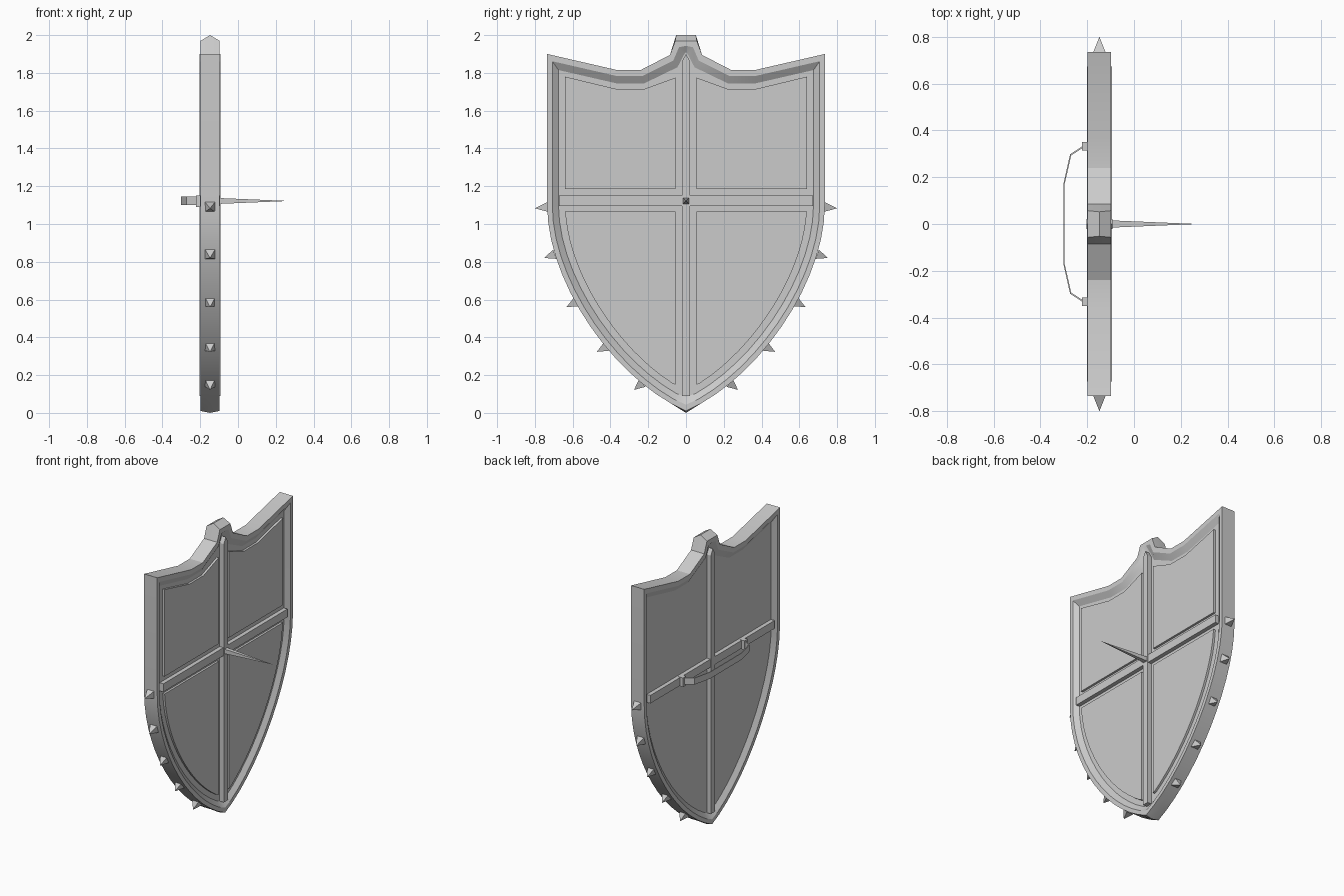
import bpy, bmesh, math
from mathutils import Vector, Matrix

if "Cube" in bpy.data.objects:
    bpy.data.objects.remove(bpy.data.objects["Cube"])

C = -0.148          # mid-plane of the shield in x


def finish(bm, name, mirror=False, smooth=False):
    bmesh.ops.recalc_face_normals(bm, faces=bm.faces)
    me = bpy.data.meshes.new(name)
    bm.to_mesh(me)
    bm.free()
    ob = bpy.data.objects.new(name, me)
    bpy.context.collection.objects.link(ob)
    if smooth:
        me.shade_smooth()
        me.set_sharp_from_angle(angle=math.radians(25))
    if mirror:
        m = ob.modifiers.new("mirror", 'MIRROR')
        m.use_axis = (False, True, False)
        m.use_clip = False
    return ob


def loft(name, rings, **kw):
    """Closed solid through matching rings of 3D points."""
    bm = bmesh.new()
    vs = [[bm.verts.new(p) for p in r] for r in rings]
    n = len(rings[0])
    for a, b in zip(vs, vs[1:]):
        for i in range(n):
            j = (i + 1) % n
            bm.faces.new((a[i], a[j], b[j], b[i]))
    bm.faces.new(vs[0])
    bm.faces.new(vs[-1])
    return finish(bm, name, **kw)


def plate(name, pts, x0, x1, **kw):
    """Extrude a (y, z) profile along x."""
    return loft(name, [[(x, y, z) for y, z in pts] for x in (x0, x1)], **kw)


def strap(name, pts, z0, z1, **kw):
    """Extrude an (x, y) profile along z."""
    return loft(name, [[(x, y, z) for x, y in pts] for z in (z0, z1)], **kw)


def pyramid(name, base, tip, r, **kw):
    base, tip = Vector(base), Vector(tip)
    d = tip - base
    q = d.to_track_quat('Z', 'X').to_matrix().to_4x4()
    mat = Matrix.Translation((base + tip) / 2) @ q @ Matrix.Rotation(math.pi / 4, 4, 'Z')
    bm = bmesh.new()
    bmesh.ops.create_cone(bm, cap_ends=True, segments=4, radius1=r, radius2=0,
                          depth=d.length, matrix=mat)
    return finish(bm, name, **kw)


def side_curve(off, n=14):
    """Lower side of the outline, offset inwards."""
    P = [Vector(p) for p in ((.735, 1.1), (.735, .68), (.37, .17), (0, .01))]
    out = []
    for i in range(n):
        t = i / n
        u = 1 - t
        p = u**3*P[0] + 3*u*u*t*P[1] + 3*u*t*t*P[2] + t**3*P[3]
        d = (u*u*(P[1]-P[0]) + 2*u*t*(P[2]-P[1]) + t*t*(P[3]-P[2])).normalized()
        out.append((p.x + d.y * off, p.y - d.x * off))
    return out


def full(half):
    """Mirror a half outline whose first and last points are on the axis."""
    return half + [(-y, z) for y, z in half[-2:0:-1]]


# Outline of the shield: edge, ridge along its middle, and inner edge of the rim
top = [(.085, 1.895), (.24, 1.815), (.365, 1.815), (.735, 1.9)]
edge = full([(0, 1.97), (.057, 1.97)] + top + side_curve(0) + [(0, .01)])
ridge = full([(0, 2.0), (.052, 2.0)] + top + side_curve(0) + [(0, 0)])
inner = full([(0, 1.91), (.012, 1.895), (.045, 1.83), (.22, 1.745), (.37, 1.745),
              (.675, 1.815)] + side_curve(.06) + [(0, .085)])
mid = [(a[0]*.55 + b[0]*.45, a[1]*.55 + b[1]*.45) for a, b in zip(edge, inner)]
levels = [(inner, -.025), (mid, -.05), (edge, -.05), (ridge, 0),
          (edge, .05), (mid, .05), (inner, .025)]
loft("shield_body", [[(C + x, y, z) for y, z in r] for r, x in levels], smooth=True)

# Raised front panels
plate("upper_panels", [(.055, 1.185), (.64, 1.185), (.64, 1.78), (.37, 1.715),
                       (.22, 1.715), (.055, 1.775)], C + .02, C + .04, mirror=True)
low = [p for p in side_curve(.095, 18) if p[1] < 1.05 and p[0] > .06]
plate("lower_panels", [(.055, 1.065), (.64, 1.065)] + low + [(.055, .15)],
      C + .02, C + .04, mirror=True)

# Crossed bars, through to both faces
plate("vertical_bar", [(-.022, .09), (.022, .09), (.022, 1.86), (0, 1.9), (-.022, 1.86)],
      C - .056, C + .056)
plate("cross_bar", [(-.672, 1.095), (.672, 1.095), (.672, 1.15), (-.672, 1.15)],
      C - .053, C + .053)

# Spikes along the lower edge
spikes = [((.732, 1.09), (.80, 1.083)), ((.695, .84), (.75, .82)),
          ((.58, .588), (.633, .56)), ((.42, .352), (.472, .323)),
          ((.232, .158), (.275, .122))]
for i, (b, t) in enumerate(spikes):
    pyramid(f"edge_spike_{i+1}", (C, *b), (C, *t), .037, mirror=True)

# Central front spike
pyramid("center_spike", (C + .045, 0, 1.122), (.271, 0, 1.122), .022)

# Rear grip: two posts and a thin strap
strap("grip_posts", [(-.19, .315), (-.222, .315), (-.222, .35), (-.19, .35)],
      1.09, 1.152, mirror=True)
path = [(-.216, .335), (-.273, .298), (-.302, .17)]
outer = path + [(x, -y) for x, y in path[::-1]]
strap("grip_strap", outer + [(x + .005, y * .985) for x, y in outer[::-1]], 1.1, 1.145)
